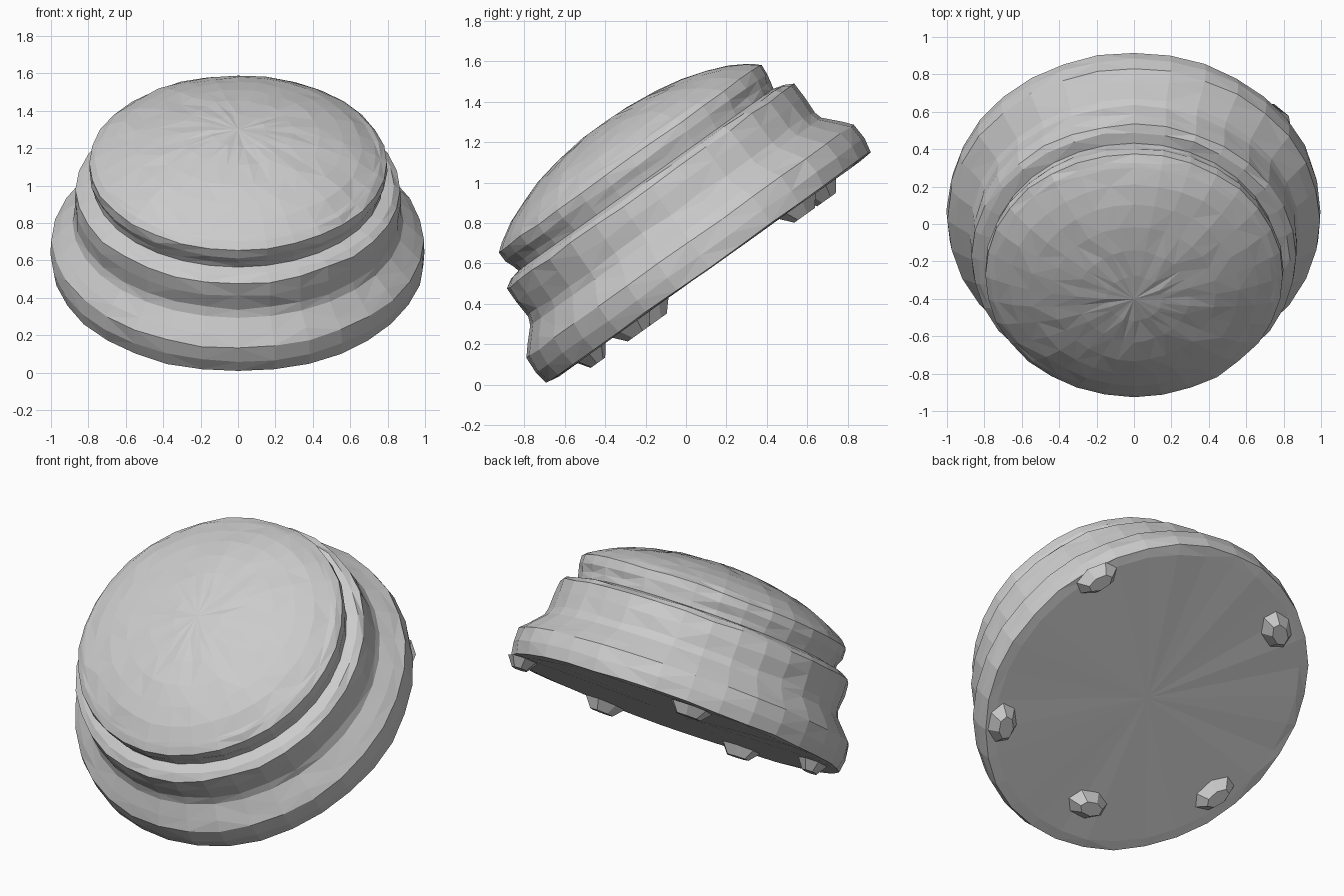
import bpy, bmesh, random
from math import sin, cos, pi, radians
from mathutils import Matrix, Vector

if "Cube" in bpy.data.objects:
    bpy.data.objects.remove(bpy.data.objects["Cube"])

random.seed(4)
SIDES = 32
TILT = Matrix.Translation((0, 0.115, 0.575)) @ Matrix.Rotation(radians(35.5), 4, 'X')


def finish(name, bm):
    bmesh.ops.recalc_face_normals(bm, faces=bm.faces[:])
    bm.transform(TILT)
    me = bpy.data.meshes.new(name)
    bm.to_mesh(me)
    bm.free()
    ob = bpy.data.objects.new(name, me)
    bpy.context.collection.objects.link(ob)
    return ob


def lathe(name, profile, wobble=0.006):
    """Revolve (radius, height) points; end rings stay exact so the parts meet."""
    bm = bmesh.new()
    rings = []
    for i, (r, h) in enumerate(profile):
        if r == 0:
            rings.append([bm.verts.new((0, 0, h))])
            continue
        j = wobble if 0 < i < len(profile) - 1 else 0
        ring = []
        for s in range(SIDES):
            a = 2 * pi * s / SIDES
            rr = r + random.uniform(-j, j)
            ring.append(bm.verts.new((rr * cos(a), rr * sin(a), h + random.uniform(-j, j))))
        rings.append(ring)
    for lo, hi in zip(rings, rings[1:]):
        for s in range(SIDES):
            t = (s + 1) % SIDES
            if len(lo) == 1:
                bm.faces.new((lo[0], hi[t], hi[s]))
            elif len(hi) == 1:
                bm.faces.new((lo[s], lo[t], hi[0]))
            else:
                bm.faces.new((lo[s], lo[t], hi[t], hi[s]))
    bmesh.ops.triangulate(bm, faces=bm.faces[:])
    return finish(name, bm)


# Wide foot ring with flat underside
lathe("base_flange", [(0, 0), (0.93, 0), (0.988, 0.005), (1.0, 0.08), (0.995, 0.165),
                      (0.95, 0.215), (0.885, 0.285)], 0.004)

# Middle drum with a ledge on top
lathe("middle_drum", [(0.885, 0.285), (0.872, 0.33), (0.875, 0.42), (0.868, 0.50),
                      (0.835, 0.525), (0.775, 0.54)])

# Domed cap above a narrow groove
dome = [(0.765 * sin(t), 0.69 + 0.2 * cos(t) ** 1.5)
        for t in (radians(d) for d in (75, 60, 47, 35, 23, 11))]
lathe("domed_cap", [(0.775, 0.54), (0.78, 0.575), (0.797, 0.62), (0.798, 0.672)]
      + [(0.765, 0.70)] + dome + [(0, 0.89)], 0.005)

# Small worn pads on the underside
for i, (x, y) in enumerate([(0.74, 0.54), (-0.5, 0.67), (0.75, -0.47),
                            (-0.05, -0.72), (-0.75, -0.37)]):
    bm = bmesh.new()
    out = Vector((x, y, 0)).normalized()
    side = Vector((-out.y, out.x, 0))
    loops = []
    for w, d, h in ((0.13, 0.09, 0.0), (0.075, 0.045, -0.06)):
        loops.append([bm.verts.new(Vector((x, y, h)) + side * w * cos(a) + out * d * sin(a))
                      for a in (2 * pi * k / 7 for k in range(7))])
    for k in range(7):
        n = (k + 1) % 7
        bm.faces.new((loops[0][k], loops[0][n], loops[1][n], loops[1][k]))
    bm.faces.new(loops[1])
    finish(f"underside_pad_{i + 1}", bm)
